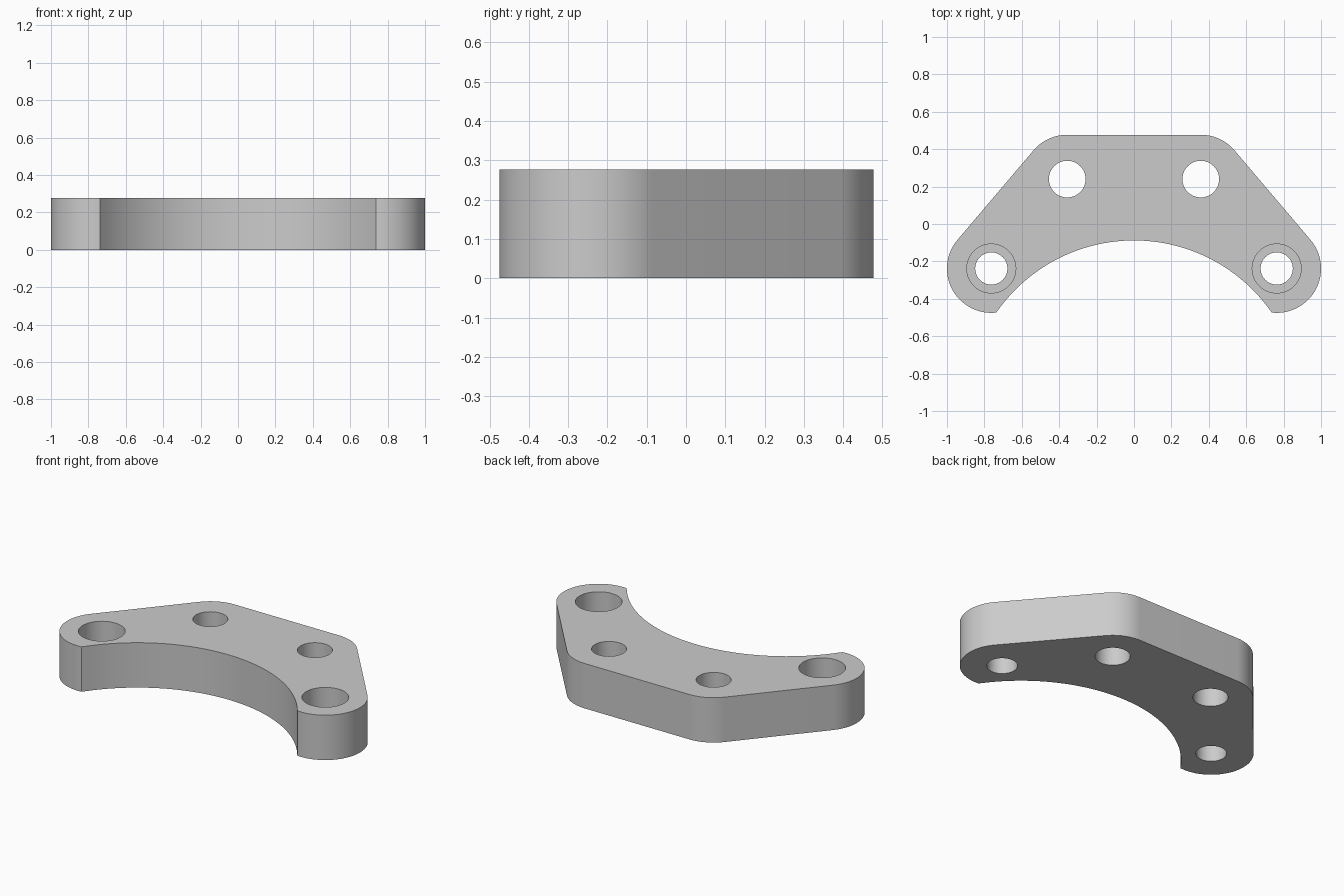
import bpy
import bmesh
from math import radians, sin, cos, atan2, pi

if "Cube" in bpy.data.objects:
    bpy.data.objects.remove(bpy.data.objects["Cube"], do_unlink=True)

HEIGHT = 0.277
LOW = (0.763, -0.238)      # centre of each end lobe
HIGH = (0.357, 0.24)       # centre of each rear corner
LOBE = 0.237               # outer rounding radius
ARC_Y, ARC_R = -0.983, 0.895   # inner cut-out arc
TIP = (0.737, -0.474)      # where the cut-out meets the lobe
BORE_DEPTH = 0.16

grey = bpy.data.materials.new("satin grey")
grey.use_nodes = True
colour = (0.6, 0.6, 0.6, 1)
grey.diffuse_color = colour
grey.node_tree.nodes["Principled BSDF"].inputs["Base Color"].default_value = colour


def arc(centre, radius, start, end, steps):
    angles = [start + (end - start) * i / steps for i in range(steps + 1)]
    return [(centre[0] + radius * cos(a), centre[1] + radius * sin(a)) for a in angles]


def prism(name, outline, bottom, top):
    bm = bmesh.new()
    face = bm.faces.new([bm.verts.new((x, y, bottom)) for x, y in outline])
    walls = bmesh.ops.extrude_face_region(bm, geom=[face])
    verts = [g for g in walls["geom"] if isinstance(g, bmesh.types.BMVert)]
    bmesh.ops.translate(bm, verts=verts, vec=(0, 0, top - bottom))
    bmesh.ops.recalc_face_normals(bm, faces=bm.faces)
    mesh = bpy.data.meshes.new(name)
    bm.to_mesh(mesh)
    bm.free()
    mesh.materials.append(grey)
    obj = bpy.data.objects.new(name, mesh)
    bpy.context.collection.objects.link(obj)
    return obj


# Outline of the left half, from the cut-out tip round to the rear edge
slope = atan2(LOW[0] - HIGH[0], HIGH[1] - LOW[1])
tip_angle = atan2(TIP[1] - LOW[1], TIP[0] - LOW[0])
half = arc(LOW, LOBE, tip_angle, slope, 48) + arc(HIGH, LOBE, slope, pi / 2, 20)
mirrored = [(-x, y) for x, y in reversed(half)]

# Concave front edge between the two tips
sweep = atan2(TIP[1] - ARC_Y, TIP[0])
front = arc((0, ARC_Y), ARC_R, pi - sweep, sweep, 64)[1:-1]
plate = prism("bracket_plate", half + mirrored + front, 0, HEIGHT)

# Plain rear holes, and counterbored holes in the end lobes
cutters = []
for side in (-1, 1):
    for name, centre, radius, bottom in (
        ("rear_hole", HIGH, 0.098, -0.1),
        ("lobe_hole", LOW, 0.086, -0.1),
        ("counterbore", LOW, 0.131, HEIGHT - BORE_DEPTH),
    ):
        ring = arc((side * centre[0], centre[1]), radius, 0, 2 * pi, 64)[:-1]
        cutter = prism(name + "_cutter", ring, bottom, HEIGHT + 0.1)
        cutter.hide_render = True
        cutters.append(cutter)
        cut = plate.modifiers.new(name, "BOOLEAN")
        cut.operation = "DIFFERENCE"
        cut.solver = "EXACT"
        cut.object = cutter

# Bake the cuts and discard the cutters
depsgraph = bpy.context.evaluated_depsgraph_get()
baked = bpy.data.meshes.new_from_object(plate.evaluated_get(depsgraph))
plate.modifiers.clear()
plate.data = baked
for cutter in cutters:
    bpy.data.objects.remove(cutter, do_unlink=True)

bpy.ops.object.select_all(action="DESELECT")
plate.select_set(True)
bpy.context.view_layer.objects.active = plate
bpy.ops.object.shade_smooth_by_angle(angle=radians(30))
